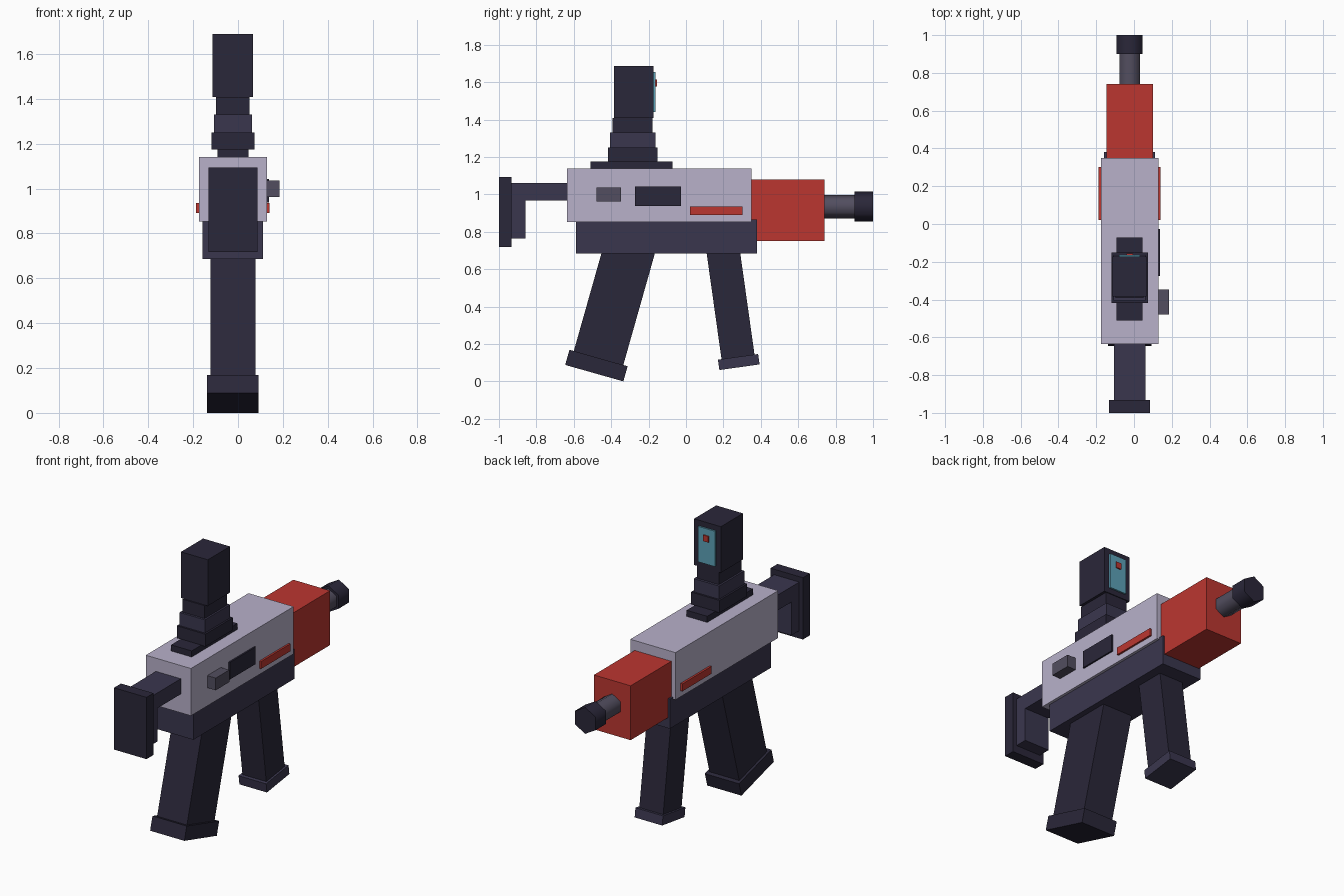
import bpy, bmesh, math
from mathutils import Matrix, Vector

if "Cube" in bpy.data.objects:
    bpy.data.objects.remove(bpy.data.objects["Cube"])

CX = -0.023  # the gun's own centre plane (the side knob offsets the bounds)


def material(name, rgb):
    m = bpy.data.materials.new(name)
    m.diffuse_color = (*rgb, 1)
    m.use_nodes = True
    m.node_tree.nodes["Principled BSDF"].inputs["Base Color"].default_value = m.diffuse_color
    return m


LILAC = material("lilac", (0.48, 0.44, 0.59))
RED = material("red", (0.5, 0.037, 0.03))
DARK = material("dark", (0.023, 0.02, 0.041))
PURPLE = material("dark_purple", (0.042, 0.037, 0.076))
STEEL = material("steel", (0.085, 0.076, 0.115))
CYAN = material("cyan", (0.11, 0.36, 0.48))


def finish(bm, name, mat, matrix=Matrix()):
    mesh = bpy.data.meshes.new(name)
    bm.transform(matrix)
    bm.to_mesh(mesh)
    bm.free()
    mesh.materials.append(mat)
    obj = bpy.data.objects.new(name, mesh)
    bpy.context.collection.objects.link(obj)
    return obj


def box(name, mat, x, y, z, matrix=Matrix()):
    """Box from (min, max) ranges, optionally transformed."""
    bm = bmesh.new()
    bmesh.ops.create_cube(bm, size=1)
    size = Vector((x[1] - x[0], y[1] - y[0], z[1] - z[0]))
    mid = Vector((sum(x), sum(y), sum(z))) / 2
    bm.transform(Matrix.Translation(mid) @ Matrix.Diagonal((*size, 1)))
    return finish(bm, name, mat, matrix)


def cbox(name, mat, width, y, z, matrix=Matrix()):
    """Box centred on the gun's centre plane."""
    return box(name, mat, (CX - width / 2, CX + width / 2), y, z, matrix)


def tube(name, mat, radius, y0, y1, z):
    """Six-sided cylinder along y with corners at top and bottom."""
    bm = bmesh.new()
    bmesh.ops.create_cone(bm, cap_ends=True, segments=6, radius1=radius,
                          radius2=radius, depth=y1 - y0)
    for f in bm.faces:
        f.smooth = len(f.verts) == 4
    for e in bm.edges:
        e.smooth = all(len(f.verts) == 4 for f in e.link_faces)
    top = max(v.co.y for v in bm.verts)
    turn = 0 if top > radius * 0.95 else math.pi / 6
    m = (Matrix.Translation((CX, (y0 + y1) / 2, z))
         @ Matrix.Rotation(math.pi / 2, 4, 'X') @ Matrix.Rotation(turn, 4, 'Z'))
    return finish(bm, name, mat, m)


def leg(name, foot_mat, y, z, angle, shaft, foot, length):
    """Slanted shaft with a wider foot; shaft/foot are (x, y[, z]) sizes."""
    m = Matrix.Translation((0, y, z)) @ Matrix.Rotation(math.radians(angle), 4, 'X')
    cbox(name, DARK, shaft[0], (-shaft[1] / 2, shaft[1] / 2), (0, length), m)
    cbox(name + "_foot", foot_mat, foot[0], (-foot[1] / 2, foot[1] / 2),
         (-foot[2] / 2, foot[2] / 2), m)


# Receiver and handguard
cbox("upper_receiver", LILAC, 0.303, (-0.635, 0.35), (0.853, 1.14))
cbox("lower_receiver", PURPLE, 0.27, (-0.588, 0.38), (0.685, 0.865))
cbox("handguard", RED, 0.247, (0.33, 0.74), (0.75, 1.08))

# Barrel and muzzle
tube("barrel", STEEL, 0.063, 0.7, 0.92, 0.935)
tube("muzzle", DARK, 0.08, 0.9, 1.0, 0.935)

# Stock
cbox("stock_arm", PURPLE, 0.168, (-0.933, -0.6), (0.967, 1.06))
cbox("stock_drop", PURPLE, 0.168, (-0.933, -0.858), (0.765, 0.967))
cbox("stock_plate", DARK, 0.218, (-1.0, -0.933), (0.718, 1.093))

# Grip and forward magazine
leg("grip", DARK, -0.479, 0.085, -15.8, (0.2, 0.275), (0.23, 0.323, 0.084), 0.66)
leg("magazine", PURPLE, 0.282, 0.104, 8, (0.16, 0.178), (0.185, 0.217, 0.056), 0.64)

# Stepped sight tower
tower = [("base", DARK, 0.138, (-0.51, -0.072), (1.13, 1.177)),
         ("step_low", DARK, 0.192, (-0.417, -0.152), (1.175, 1.25)),
         ("step_mid", PURPLE, 0.17, (-0.406, -0.163), (1.25, 1.33)),
         ("step_top", DARK, 0.148, (-0.393, -0.178), (1.33, 1.408)),
         ("housing", DARK, 0.18, (-0.385, -0.173), (1.408, 1.688))]
for part, *args in tower:
    cbox("sight_" + part, *args)
cbox("sight_lens", CYAN, 0.112, (-0.18, -0.163), (1.44, 1.655))
cbox("sight_dot", RED, 0.034, (-0.17, -0.156), (1.578, 1.615))

# Side details
for side, x in (("left", (-0.187, -0.16)), ("right", (0.114, 0.14))):
    box("stripe_" + side, RED, x, (0.022, 0.302), (0.89, 0.935))
box("ejection_port", DARK, (0.11, 0.138), (-0.274, -0.027), (0.938, 1.042))
box("bolt_knob", STEEL, (0.11, 0.185), (-0.478, -0.348), (0.963, 1.037))
